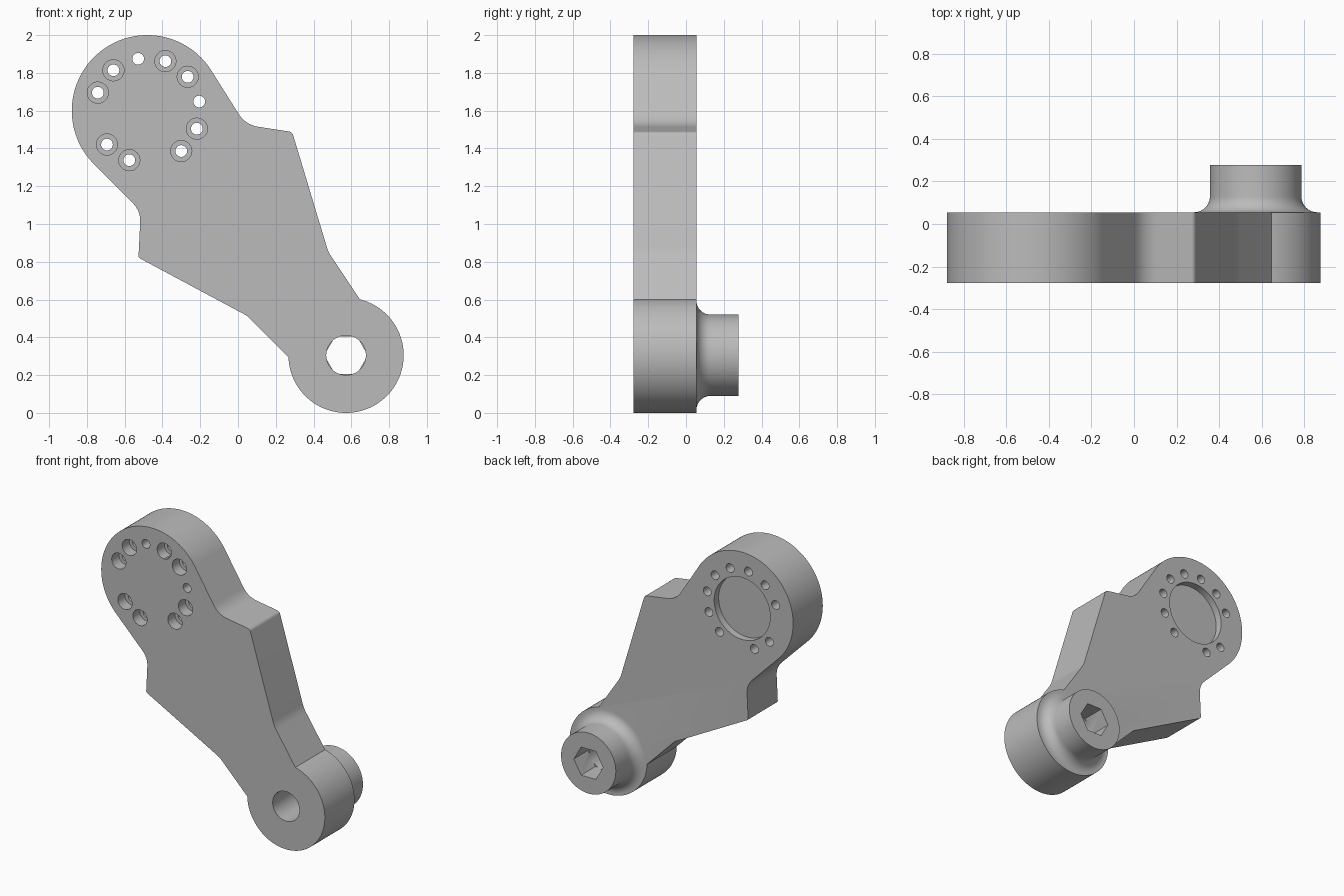
import bpy, bmesh, math
from mathutils import Vector

cube = bpy.data.objects.get("Cube")
if cube:
    bpy.data.objects.remove(cube, do_unlink=True)

grey = bpy.data.materials.new("plain grey")
grey.use_nodes = True
COLOUR = (0.5, 0.5, 0.5, 1)
grey.diffuse_color = COLOUR
grey.node_tree.nodes["Principled BSDF"].inputs["Base Color"].default_value = COLOUR

FRONT, FACE, BACK = -0.278, 0.055, 0.278      # depth levels along y
HEAD, HEAD_R = Vector((-0.48, 1.6)), 0.4
FOOT, FOOT_R = Vector((0.572, 0.305)), 0.305
OUT = 0.05                                    # cutter overshoot


def finish(name, bm):
    bmesh.ops.recalc_face_normals(bm, faces=bm.faces)
    mesh = bpy.data.meshes.new(name)
    bm.to_mesh(mesh)
    bm.free()
    mesh.materials.append(grey)
    obj = bpy.data.objects.new(name, mesh)
    bpy.context.collection.objects.link(obj)
    return obj


def polar(centre, radius, degrees):
    a = math.radians(degrees)
    return centre + radius * Vector((math.cos(a), math.sin(a)))


def arc(centre, radius, start, end, steps):
    return [polar(centre, radius, start + (end - start) * i / steps) for i in range(steps + 1)]


def rounded(before, corner, after, cut, steps=8):
    """Soften a corner, starting the curve a distance 'cut' along each side."""
    a = corner + (before - corner).normalized() * cut
    b = corner + (after - corner).normalized() * cut
    ts = [i / steps for i in range(steps + 1)]
    return [a * (1 - t) ** 2 + corner * 2 * t * (1 - t) + b * t * t for t in ts]


def rounded_path(start, corners, end):
    pts = [start] + [Vector(c[:2]) for c in corners] + [end]
    out = []
    for i, c in enumerate(corners, 1):
        out += rounded(pts[i - 1], pts[i], pts[i + 1], c[2])
    return out


def lathe(name, centre, profile, sides):
    """Closed solid turned about a y axis from (radius, y) pairs."""
    bm = bmesh.new()
    rings = []
    for r, y in profile:
        pts = [polar(centre, r, 360 * i / sides) for i in range(sides)]
        rings.append([bm.verts.new((p.x, y, p.y)) for p in pts])
    for a, b in zip(rings, rings[1:]):
        for i in range(sides):
            j = (i + 1) % sides
            bm.faces.new((a[i], a[j], b[j], b[i]))
    bm.faces.new(rings[0])
    bm.faces.new(rings[-1])
    return finish(name, bm)


def combine(target, tool, operation):
    mod = target.modifiers.new(operation, "BOOLEAN")
    mod.operation, mod.solver, mod.object = operation, "EXACT", tool
    bpy.context.view_layer.objects.active = target
    bpy.ops.object.modifier_apply(modifier=mod.name)
    bpy.data.objects.remove(tool, do_unlink=True)


# Flat arm: two round ends joined by an angular web
head_arc = arc(HEAD, HEAD_R, 225, 34, 72)
foot_arc = arc(FOOT, FOOT_R, 76, -178, 72)
right_edge = [(0.04, 1.525, 0.07), (0.287, 1.487, 0.018), (0.478, 0.852, 0.03)]
left_edge = [(0.05, 0.513, 0.02), (-0.527, 0.822, 0.012), (-0.515, 1.068, 0.06)]
outline = (head_arc + rounded_path(head_arc[-1], right_edge, foot_arc[0])
           + foot_arc + rounded_path(foot_arc[-1], left_edge, head_arc[0]))
bm = bmesh.new()
face = bm.faces.new([bm.verts.new((p.x, FRONT, p.y)) for p in outline])
extruded = bmesh.ops.extrude_face_region(bm, geom=[face])["geom"]
bmesh.ops.translate(bm, vec=(0, FACE - FRONT, 0),
                    verts=[v for v in extruded if isinstance(v, bmesh.types.BMVert)])
arm = finish("crank_arm", bm)

# Boss on the back with a concave flare at its root
BOSS_R, FLARE = 0.215, 0.075
flare = arc(Vector((BOSS_R + FLARE, FACE + FLARE)), FLARE, 270, 180, 10)
boss_profile = [(BOSS_R + FLARE, FACE - 0.1)] + [tuple(p) for p in flare] + [(BOSS_R, BACK)]
combine(arm, lathe("boss", FOOT, boss_profile, 96), "UNION")

# Round bore from the front, hexagonal socket from the back
SOCKET = BACK - 0.15
combine(arm, lathe("bore", FOOT, [(0.105, FRONT - OUT), (0.105, SOCKET)], 64), "DIFFERENCE")
combine(arm, lathe("hex_socket", FOOT, [(0.115, SOCKET - 0.01), (0.115, BACK + OUT)], 6), "DIFFERENCE")

# Shallow round recess in the back of the head
combine(arm, lathe("recess", HEAD, [(0.22, FACE - 0.05), (0.22, FACE + OUT)], 96), "DIFFERENCE")

# Ring of through holes: counterbored screws and two plain pin holes
for k in range(12):
    angle = 10 + 30 * k
    if angle in (190, 280):
        continue
    profile = [(0.031, FRONT - OUT), (0.031, FACE + OUT)]
    if angle not in (10, 100):
        step = FRONT + 0.08
        profile = [(0.056, FRONT - OUT), (0.056, step), (0.031, step), (0.031, FACE + OUT)]
    combine(arm, lathe("hole", polar(HEAD, 0.279, angle), profile, 32), "DIFFERENCE")

# Smooth round walls, crisp edges
bpy.ops.object.select_all(action="DESELECT")
arm.select_set(True)
bpy.context.view_layer.objects.active = arm
bpy.ops.object.shade_smooth_by_angle(angle=math.radians(25))
